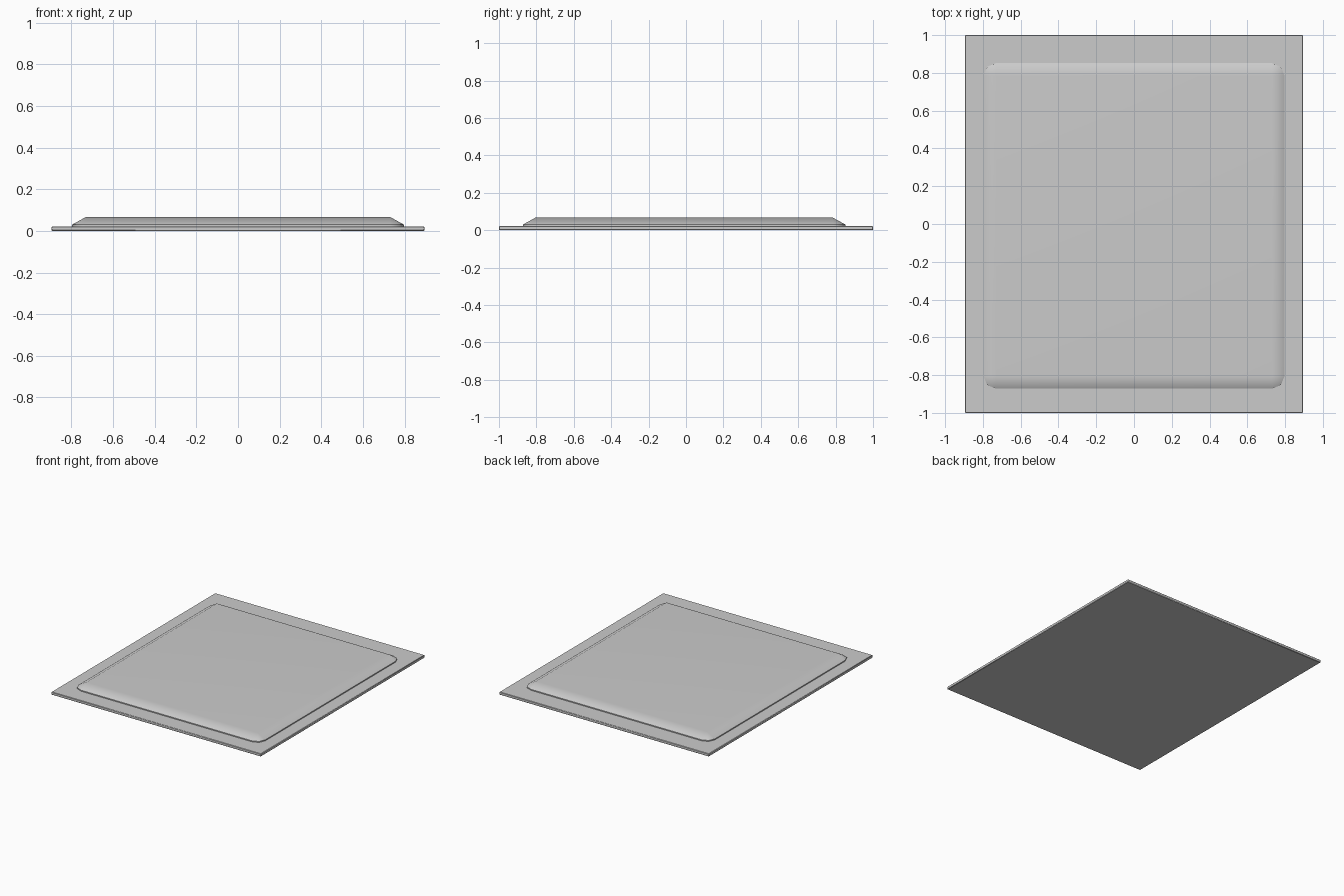
import bpy, bmesh, math

if "Cube" in bpy.data.objects:
    bpy.data.objects.remove(bpy.data.objects["Cube"])


def finish(name, bm, angle):
    bmesh.ops.recalc_face_normals(bm, faces=bm.faces)
    mesh = bpy.data.meshes.new(name)
    bm.to_mesh(mesh)
    bm.free()
    obj = bpy.data.objects.new(name, mesh)
    bpy.context.collection.objects.link(obj)
    bpy.ops.object.select_all(action='DESELECT')
    obj.select_set(True)
    bpy.context.view_layer.objects.active = obj
    bpy.ops.object.shade_smooth_by_angle(angle=math.radians(angle))
    return obj


# Thin rectangular backing sheet with slightly softened edges
bm = bmesh.new()
bmesh.ops.create_cube(bm, size=1)
for v in bm.verts:
    v.co.x *= 1.79
    v.co.y *= 2.0
    v.co.z = (v.co.z + 0.5) * 0.022
sheet = finish("backing_sheet", bm, 30)
bevel = sheet.modifiers.new("soft_edge", 'BEVEL')
bevel.width = 0.003
bevel.segments = 1

# Raised panel: short rim, rounded corners, slope up to a flat top
HX, Y0, Y1, R = 0.73, -0.805, 0.785, 0.067
corners = [(HX, Y1), (-HX, Y1), (-HX, Y0), (HX, Y0)]
bm = bmesh.new()
low, mid, top = [], [], []
for i, (cx, cy) in enumerate(corners):
    top.append(bm.verts.new((cx, cy, 0.067)))
    for k in range(3):
        a = math.radians(90 * i + 45 * k)
        x, y = cx + R * math.cos(a), cy + R * math.sin(a)
        low.append(bm.verts.new((x, y, 0.018)))
        mid.append(bm.verts.new((x, y, 0.030)))
for j in range(12):
    n = (j + 1) % 12
    bm.faces.new((low[j], low[n], mid[n], mid[j]))
    if j % 3 == 2:
        bm.faces.new((mid[j], mid[n], top[n // 3], top[j // 3]))
    else:
        bm.faces.new((mid[j], mid[n], top[j // 3]))
bm.faces.new(top)
bm.faces.new(low)
panel = finish("raised_panel", bm, 50)
panel.modifiers.new("weighted_normals", 'WEIGHTED_NORMAL').keep_sharp = True
